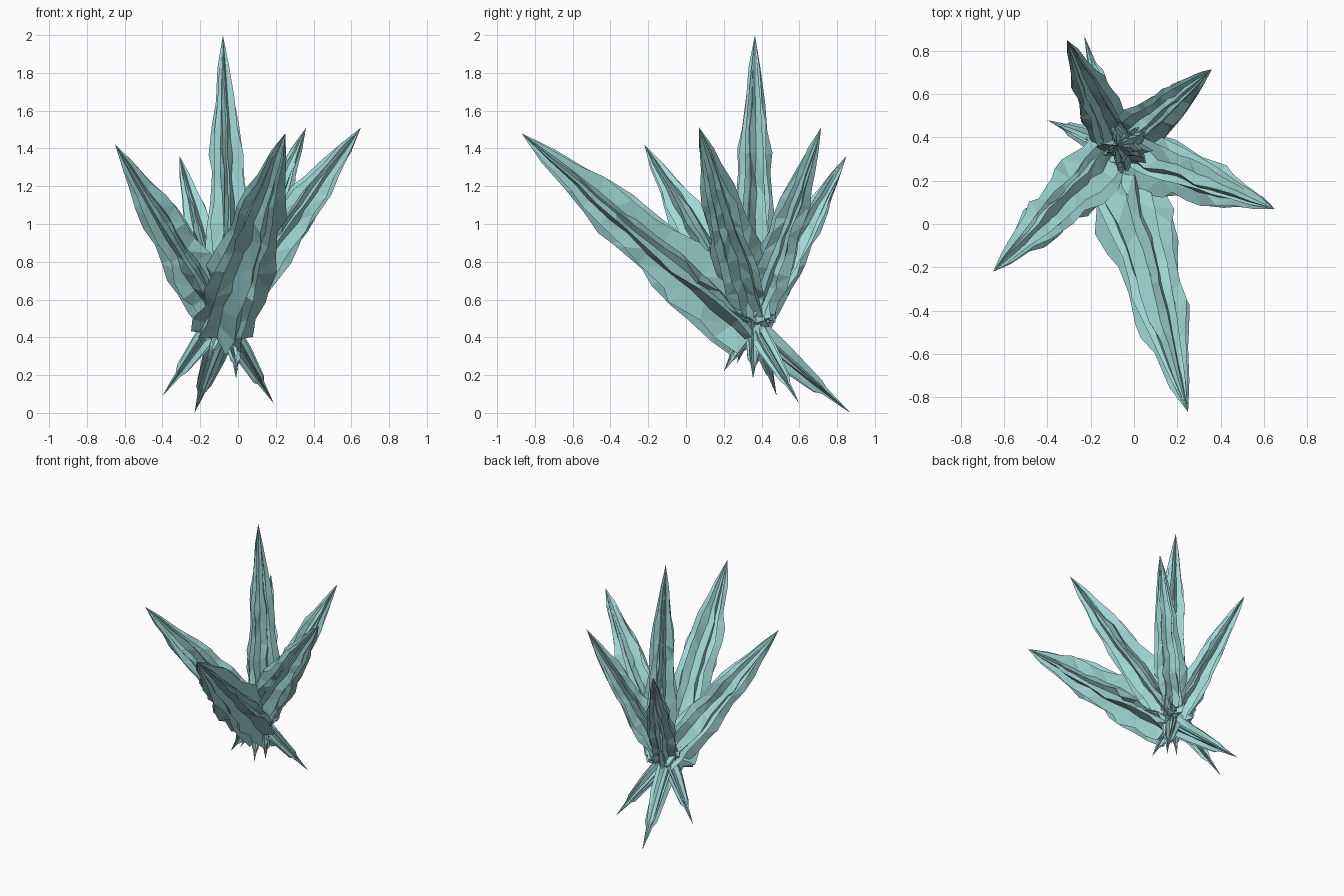
import bpy, bmesh, math, random
from mathutils import Vector

if "Cube" in bpy.data.objects:
    bpy.data.objects.remove(bpy.data.objects["Cube"])

random.seed(11)
mat = bpy.data.materials.new("pale teal crystal")
mat.diffuse_color = (0.35, 0.68, 0.66, 1)
mat.use_nodes = True
mat.node_tree.nodes["Principled BSDF"].inputs["Base Color"].default_value = mat.diffuse_color

# position along the shard (0 root, 1 tip), radius relative to length
FLARE = 0.312
PROFILE = [(0.08, .010), (0.10, .018), (0.20, .029), (0.295, .036), (FLARE, .078),
           (0.36, .077), (0.42, .077), (0.48, .076), (0.54, .074), (0.60, .069),
           (0.66, .061), (0.72, .055), (0.78, .048), (0.84, .038), (0.92, .021)]
POINTS = 5


def add_star(bm, root, axis, phase, width, flare):
    """One jagged star-section body, pointed at both ends."""
    length = axis.length
    u = axis.cross(Vector((0.3, 1, 0.1))).normalized()
    v = axis.normalized().cross(u)
    rings = []
    n = POINTS * 2
    for t, r in PROFILE:
        # gentle bulges along the blade
        bulge = 1 + 0.08 * math.cos(math.tau * (t - .73) / .24) if t > .4 else 1
        # slide the start of the wide blade up or down
        if t <= FLARE:
            t0 = t * flare / FLARE
        else:
            t0 = flare + (t - FLARE) * (1 - flare) / (1 - FLARE)
        ring = []
        for i in range(n):
            ridge = i % 2 == 0
            k = random.uniform(0.88, 1.12) if ridge else random.uniform(0.42, 0.60)
            a = phase + math.tau * i / n + random.uniform(-.12, .12)
            s = t0 + random.uniform(-.016, .016) * (1 if .3 < t < .9 else .3)
            d = u * math.cos(a) + v * math.sin(a)
            ring.append(bm.verts.new(root + axis * s + d * (r * k * bulge * length * width)))
        rings.append(ring)
    a0, a1 = bm.verts.new(root), bm.verts.new(root + axis)
    for i in range(n):
        j = (i + 1) % n
        bm.faces.new((a0, rings[0][j], rings[0][i]))
        bm.faces.new((a1, rings[-1][i], rings[-1][j]))
        for lo, hi in zip(rings, rings[1:]):
            bm.faces.new((lo[i], lo[j], hi[j], hi[i]))


def shard(name, root, tip, phase, width=1.0, flare=FLARE):
    """Crystal made of two interlocking stars, giving layered ridges."""
    root, tip = Vector(root), Vector(tip)
    bm = bmesh.new()
    add_star(bm, root, tip - root, phase, width, flare)
    add_star(bm, root, tip - root, phase + 0.36, width * 0.92, flare)
    bmesh.ops.triangulate(bm, faces=bm.faces[:])
    bmesh.ops.recalc_face_normals(bm, faces=bm.faces[:])
    me = bpy.data.meshes.new(name)
    bm.to_mesh(me)
    bm.free()
    me.materials.append(mat)
    bpy.context.collection.objects.link(bpy.data.objects.new(name, me))


# six crystals crossing near the centre, their roots poking out below
shard("centre_crystal", (-.01, .355, .18), (-.08, .365, 2.0), 0.3, 0.84, 0.17)
shard("front_crystal", (-.23, .87, 0.0), (.25, -.87, 1.48), 1.0, 0.98)
shard("left_crystal", (.19, .60, .05), (-.65, -.22, 1.42), 0.6)
shard("right_crystal", (-.40, .48, .09), (.65, .07, 1.51), 0.1)
shard("back_right_crystal", (-.17, .27, .26), (.36, .715, 1.51), 0.9, 1.0, 0.23)
shard("back_left_crystal", (0, .20, .22), (-.31, .85, 1.36), 0.4, 1.0, 0.23)
